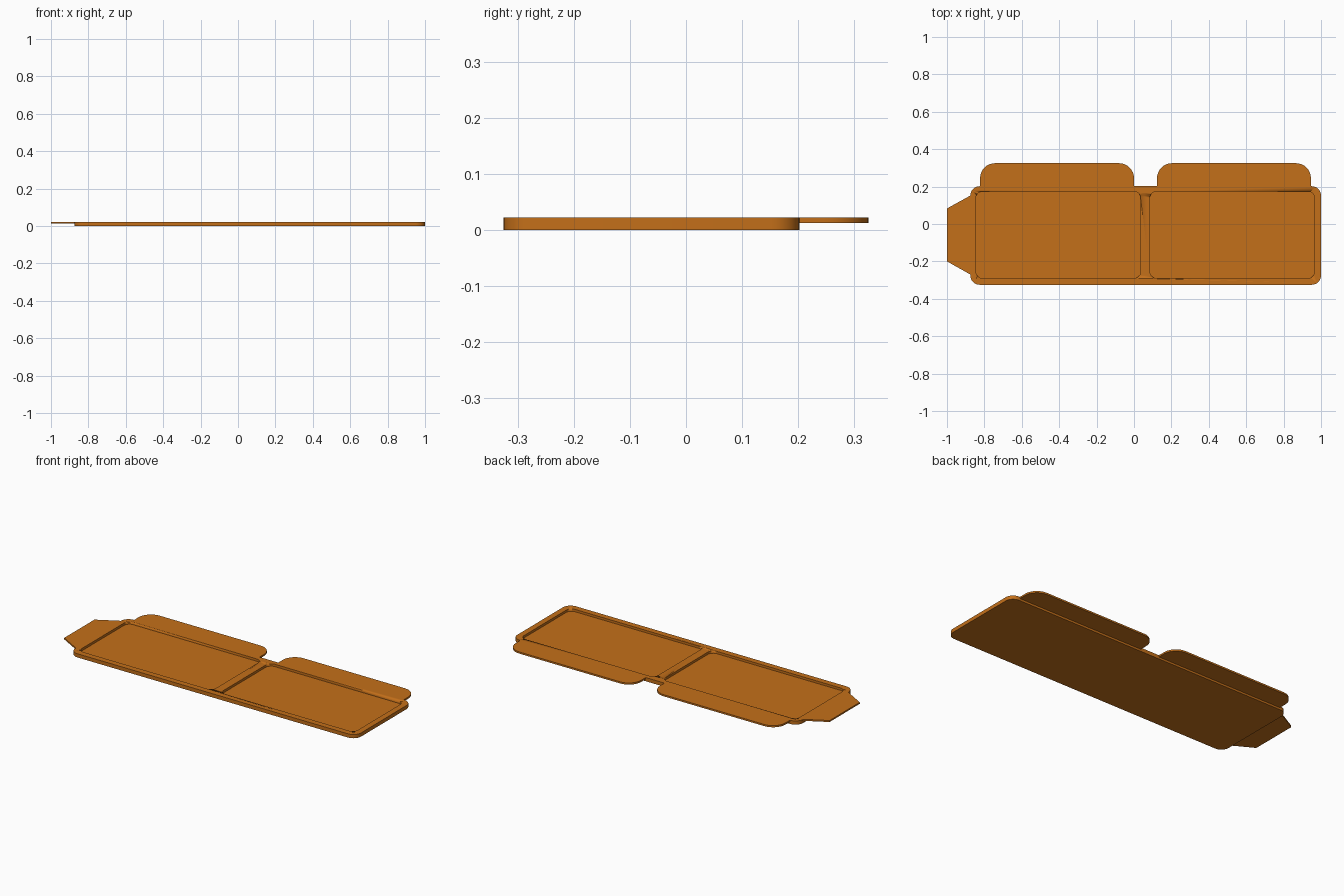
import bpy, bmesh, math

if "Cube" in bpy.data.objects:
    bpy.data.objects.remove(bpy.data.objects["Cube"])

TOP = 0.022
mat = bpy.data.materials.new("amber")
mat.diffuse_color = (0.55, 0.16, 0.01, 1)
mat.use_nodes = True
mat.node_tree.nodes["Principled BSDF"].inputs["Base Color"].default_value = mat.diffuse_color


def rounded(x0, x1, y0, y1, r_low, r_high, n=8):
    """Counter-clockwise rectangle outline with rounded lower and upper corners."""
    pts = []
    for cx, cy, sx, sy, r, a in ((x1, y0, -1, 1, r_low, -90), (x1, y1, -1, -1, r_high, 0),
                                 (x0, y1, 1, -1, r_high, 90), (x0, y0, 1, 1, r_low, 180)):
        for i in range(n + 1 if r else 1):
            t = math.radians(a + 90 * i / n)
            pts.append((cx + sx * r + r * math.cos(t), cy + sy * r + r * math.sin(t)))
    return pts


def slab(name, outline, z0, z1):
    """Extrude an outline from z0 up to z1."""
    bm = bmesh.new()
    face = bm.faces.new([bm.verts.new((x, y, z0)) for x, y in outline])
    top = bmesh.ops.extrude_face_region(bm, geom=[face])["geom"]
    bmesh.ops.translate(bm, vec=(0, 0, z1 - z0),
                        verts=[v for v in top if isinstance(v, bmesh.types.BMVert)])
    bmesh.ops.recalc_face_normals(bm, faces=bm.faces)
    me = bpy.data.meshes.new(name)
    bm.to_mesh(me)
    bm.free()
    me.materials.append(mat)
    ob = bpy.data.objects.new(name, me)
    bpy.context.collection.objects.link(ob)
    bpy.context.view_layer.objects.active = ob
    bpy.ops.object.select_all(action='DESELECT')
    ob.select_set(True)
    bpy.ops.object.shade_smooth_by_angle(angle=math.radians(30))
    return ob


# Main tray with two shallow rounded recesses
tray = slab("tray", rounded(-0.875, 1.0, -0.325, 0.202, 0.05, 0.05), 0, TOP)
for side, x in (("left", -0.845), ("right", 0.085)):
    cutter = slab(side + "_recess_cutter",
                  rounded(x, x + 0.88, -0.29, 0.174, 0.035, 0.035), 0.008, TOP + 0.05)
    cutter.hide_render = True
    cutter.hide_viewport = True
    mod = tray.modifiers.new(side + "_recess", 'BOOLEAN')
    mod.operation = 'DIFFERENCE'
    mod.solver = 'EXACT'
    mod.object = cutter

# Two rear flaps with rounded outer corners
for side, x in (("left", -0.823), ("right", 0.123)):
    slab(side + "_rear_flap", rounded(x, x + 0.823, 0.202, 0.325, 0, 0.08), 0.012, TOP)

# Tapered end flap
slab("end_flap", [(-1, -0.2), (-0.875, -0.27), (-0.875, 0.152), (-1, 0.083)], 0.013, TOP)
